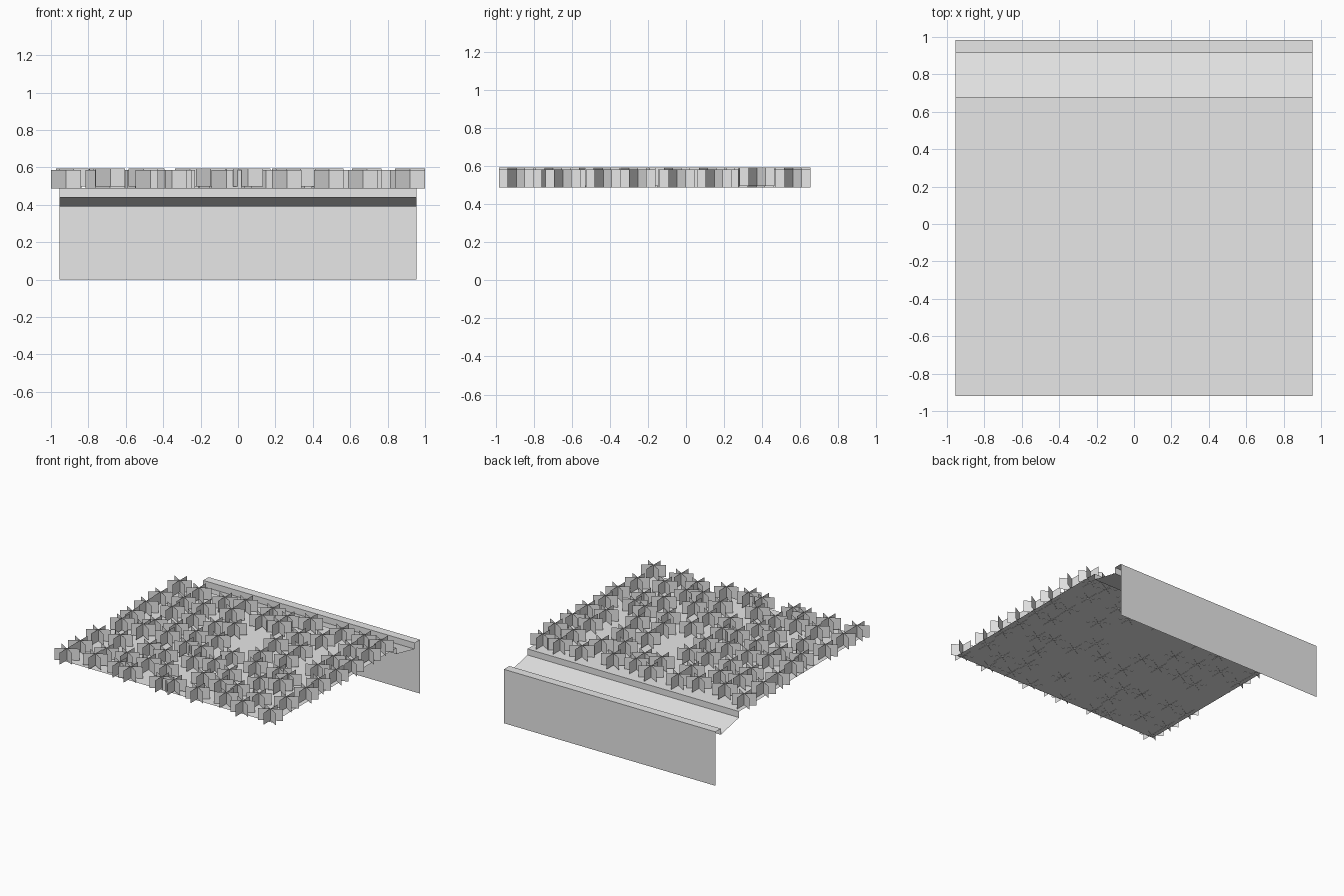
import bpy, bmesh, math, random
from mathutils import Vector

cube = bpy.data.objects.get("Cube")
if cube:
    bpy.data.objects.remove(cube, do_unlink=True)

grey = bpy.data.materials.new("plain_grey")
grey.use_nodes = True
grey.diffuse_color = (0.8, 0.8, 0.8, 1)
grey.node_tree.nodes["Principled BSDF"].inputs["Base Color"].default_value = grey.diffuse_color

HALF_WIDTH = 0.955
GROUND = 0.49


def make_object(name, bm):
    mesh = bpy.data.meshes.new(name)
    bm.to_mesh(mesh)
    bm.free()
    mesh.materials.append(grey)
    obj = bpy.data.objects.new(name, mesh)
    bpy.context.collection.objects.link(obj)
    return obj


def sheet(name, profile):
    """Sweep a (y, z) profile across the full width."""
    bm = bmesh.new()
    rows = [[bm.verts.new((x, y, z)) for x in (-HALF_WIDTH, HALF_WIDTH)]
            for y, z in profile]
    for (a, b), (c, d) in zip(rows, rows[1:]):
        bm.faces.new((a, b, d, c))
    return make_object(name, bm)


# Ground, gutter, raised lip and the drop at the back
sheet("ground", [(-0.92, GROUND), (0.68, GROUND)])
sheet("gutter", [(0.68, GROUND), (0.68, 0.44), (0.915, 0.39)])
sheet("back_lip", [(0.915, 0.39), (0.915, 0.44), (0.985, 0.44)])
sheet("back_wall", [(0.985, 0.44), (0.985, 0)])

# One plant clump: three upright cards crossing at their middles
RADIUS, CARD_HEIGHT = 0.092, 0.097
bm = bmesh.new()
for degrees in (30, 90, 150):
    angle = math.radians(degrees)
    arm = Vector((math.cos(angle), math.sin(angle), 0)) * RADIUS
    up = Vector((0, 0, CARD_HEIGHT))
    bm.faces.new([bm.verts.new(p) for p in (-arm, arm, arm + up, -arm + up)])
clump = make_object("plant_clump", bm)

# Scatter the clumps over a loose grid, leaving a clearing in the middle
random.seed(4)
COLUMNS, ROWS = 10, 8
X_MAX, Y_MIN, Y_MAX = 0.92, -0.893, 0.563
spots = []
for i in range(COLUMNS):
    for j in range(ROWS):
        x = -X_MAX + 2 * X_MAX * i / (COLUMNS - 1) + random.uniform(-0.05, 0.05)
        y = Y_MIN + (Y_MAX - Y_MIN) * j / (ROWS - 1) + random.uniform(-0.05, 0.05)
        x = max(-X_MAX, min(X_MAX, x))
        y = max(Y_MIN, min(Y_MAX, y))
        if math.hypot(x - 0.05, y + 0.02) > 0.16:
            spots.append((x, y))

for k, (x, y) in enumerate(spots):
    obj = clump if k == 0 else clump.copy()
    if k:
        bpy.context.collection.objects.link(obj)
    obj.name = f"plant_clump_{k + 1}"
    obj.location = (x, y, GROUND + random.choice((-0.002, -0.002, 0.008)))
